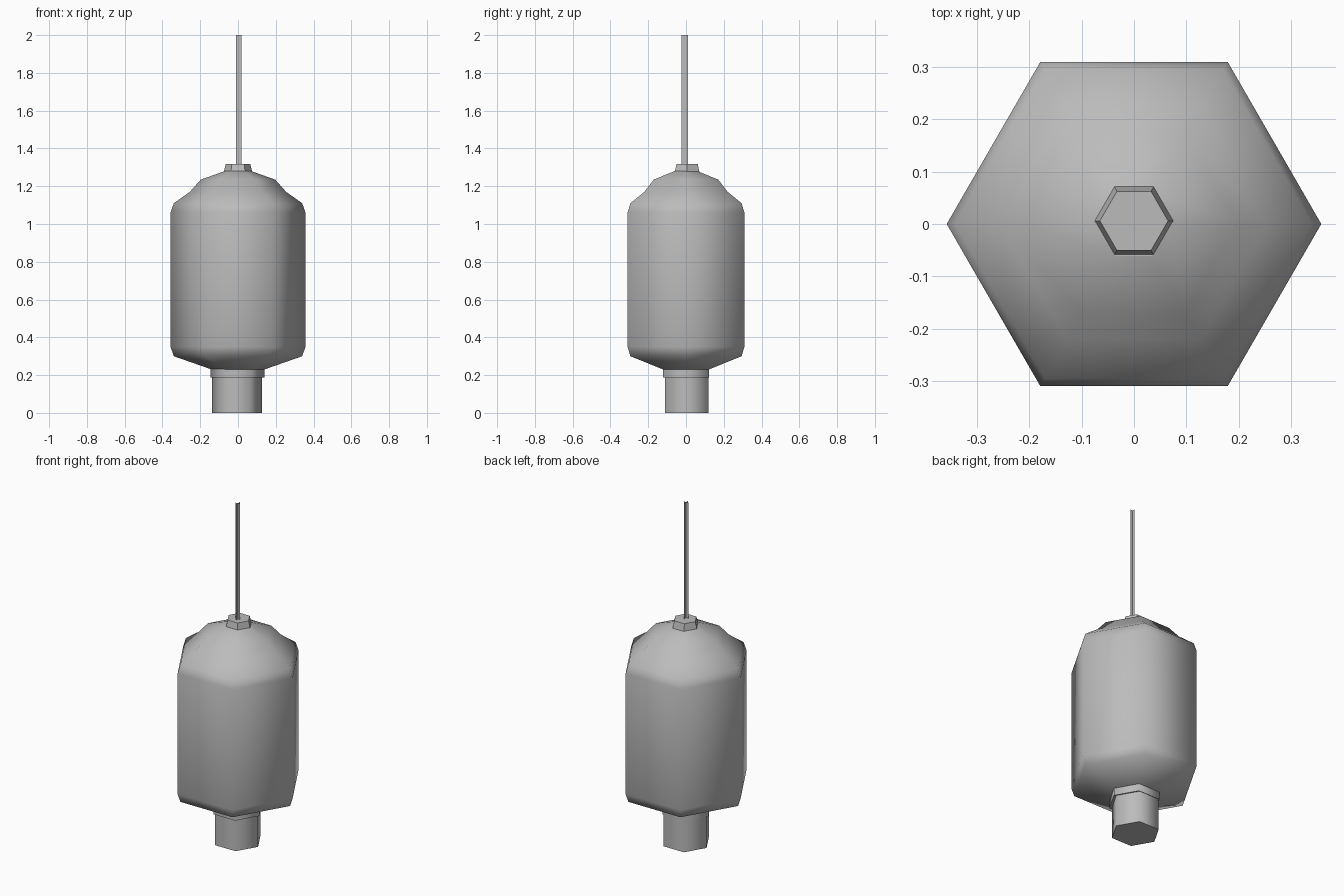
import bpy, bmesh, math

cube = bpy.data.objects.get("Cube")
if cube:
    bpy.data.objects.remove(cube, do_unlink=True)

grey = bpy.data.materials.new("plain_grey")
grey.use_nodes = True
colour = (0.5, 0.5, 0.5, 1)
grey.diffuse_color = colour
grey.node_tree.nodes["Principled BSDF"].inputs["Base Color"].default_value = colour


def add_object(name, bm, smooth):
    mesh = bpy.data.meshes.new(name)
    bm.to_mesh(mesh)
    bm.free()
    mesh.materials.append(grey)
    for p in mesh.polygons:
        p.use_smooth = smooth
    obj = bpy.data.objects.new(name, mesh)
    bpy.context.collection.objects.link(obj)
    return obj


def hex_lathe(name, profile, centre=(0, 0), smooth=True):
    """Six-sided turned solid from (radius, height) pairs, corners on the x axis."""
    bm = bmesh.new()
    rings = []
    for r, z in profile:
        rings.append([bm.verts.new((centre[0] + r * math.cos(i * math.pi / 3),
                                    centre[1] + r * math.sin(i * math.pi / 3), z))
                      for i in range(6)])
    for low, high in zip(rings, rings[1:]):
        for i in range(6):
            j = (i + 1) % 6
            bm.faces.new((low[i], low[j], high[j], high[i]))
    caps = [bm.faces.new(rings[0][::-1]), bm.faces.new(rings[-1])]
    # Keep the end caps crisp
    bmesh.ops.split_edges(bm, edges=[e for f in caps for e in f.edges])
    return add_object(name, bm, smooth)


# Rounded hexagonal body
hex_lathe("body", [(0.14, 0.23), (0.34, 0.30), (0.357, 0.35), (0.357, 1.06),
                   (0.34, 1.11), (0.255, 1.17), (0.197, 1.235), (0.07, 1.28)])

# Base post, collar and top cap
hex_lathe("base_post", [(0.133, 0), (0.133, 0.20)], (-0.005, 0.005))
hex_lathe("base_collar", [(0.142, 0.187), (0.142, 0.232)], (-0.003, 0))
hex_lathe("top_cap", [(0.076, 1.272), (0.065, 1.317)], (0, 0.006), smooth=False)

# Hanging cord made of two crossed strips
bm = bmesh.new()
cx, cy = 0.004, -0.007
for dx, dy in ((0.015, 0), (0, 0.018)):
    bm.faces.new([bm.verts.new((cx + s * dx, cy + s * dy, z))
                  for s, z in ((-1, 1.3), (1, 1.3), (1, 2), (-1, 2))])
add_object("cord", bm, False)
